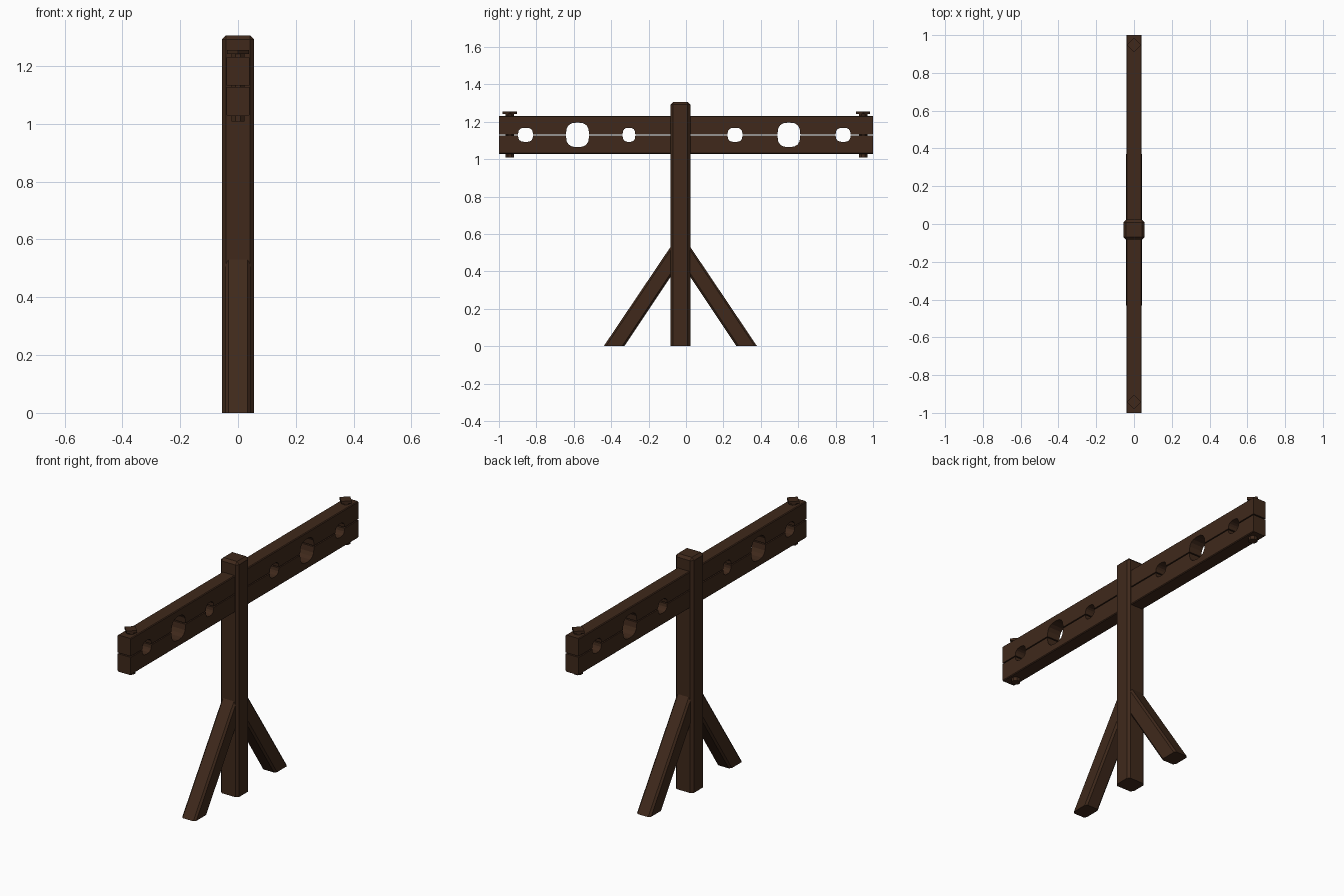
import bpy, bmesh, math

if "Cube" in bpy.data.objects:
    bpy.data.objects.remove(bpy.data.objects["Cube"])

wood = bpy.data.materials.new("dark_wood")
wood.diffuse_color = (0.05, 0.022, 0.011, 1)
wood.use_nodes = True
wood.node_tree.nodes["Principled BSDF"].inputs["Base Color"].default_value = wood.diffuse_color
POST_Y = -0.03


def finish(bm, name):
    bmesh.ops.recalc_face_normals(bm, faces=bm.faces[:])
    me = bpy.data.meshes.new(name)
    bm.to_mesh(me)
    bm.free()
    me.materials.append(wood)
    ob = bpy.data.objects.new(name, me)
    bpy.context.collection.objects.link(ob)
    return ob


def extrude_x(profile, half):
    """Closed (y, z) profile extruded between x = -half and x = half."""
    bm = bmesh.new()
    face = bm.faces.new([bm.verts.new((-half, y, z)) for y, z in profile])
    new = bmesh.ops.extrude_face_region(bm, geom=[face])["geom"]
    verts = [v for v in new if isinstance(v, bmesh.types.BMVert)]
    bmesh.ops.translate(bm, vec=(2 * half, 0, 0), verts=verts)
    return bm


def chamfer(bm, test, width):
    edges = [e for e in bm.edges if test(e)]
    bmesh.ops.bevel(bm, geom=edges, offset=width, offset_type='OFFSET',
                    segments=1, affect='EDGES', profile=0.5)


# post: chamfered along its length and around the top
y0, y1 = POST_Y - 0.053, POST_Y + 0.053
bm = extrude_x([(y0, 0), (y1, 0), (y1, 1.306), (y0, 1.306)], 0.056)
chamfer(bm, lambda e: max(v.co.z for v in e.verts) > 1, 0.014)
finish(bm, "post")

# braces: slanted legs cut flat on the ground and against the post
for side, name in ((-1, "brace_left"), (1, "brace_right")):
    pts = [(0.41, 0), (0.30, 0), (0.04, 0.39), (0.04, 0.55)]
    bm = extrude_x([(POST_Y + side * y, z) for y, z in pts], 0.043)
    chamfer(bm, lambda e: e.calc_length() > 0.3, 0.010)
    finish(bm, name)

# planks: two mirrored boards, each with half of every hole
# (centre y, half width, half height)
HOLES = [(-0.858, 0.040, 0.038), (-0.580, 0.062, 0.066), (-0.305, 0.034, 0.038),
         (0.262, 0.040, 0.038), (0.550, 0.061, 0.066), (0.840, 0.040, 0.038)]
MID, GAP, TOP = 1.13, 0.003, 0.102


def plank(name, side):
    pts = [(-1, GAP)]
    for cy, ry, rz in HOLES:
        for i in range(9):
            a = math.pi * (1 - i / 8)
            c, s = math.cos(a), math.sin(a)
            pts.append((cy + ry * math.copysign(abs(c) ** 0.75, c),
                        GAP + (rz - GAP) * max(s, 0) ** 0.75))
    pts += [(1, GAP), (1, TOP), (-1, TOP)]
    bm = extrude_x([(y, MID + side * z) for y, z in pts], 0.04)
    chamfer(bm, lambda e: e.calc_length() > 1.5, 0.004)
    finish(bm, name)


plank("upper_plank", 1)
plank("lower_plank", -1)


def prism(bm, sides, radius, z0, z1, y, turn=0):
    rings = [[bm.verts.new((radius * math.cos(turn + 2 * math.pi * i / sides),
                            y + radius * math.sin(turn + 2 * math.pi * i / sides), z))
              for i in range(sides)] for z in (z0, z1)]
    bm.faces.new(rings[0])
    bm.faces.new(rings[1])
    for i in range(sides):
        j = (i + 1) % sides
        bm.faces.new((rings[0][i], rings[0][j], rings[1][j], rings[1][i]))


# bolts: pin through both planks with a diamond head
for y, name in ((-0.942, "bolt_left"), (0.947, "bolt_right")):
    bm = bmesh.new()
    prism(bm, 8, 0.024, 1.008, 1.243, y, math.pi / 8)
    prism(bm, 4, 0.038, 1.241, 1.255, y)
    finish(bm, name)
